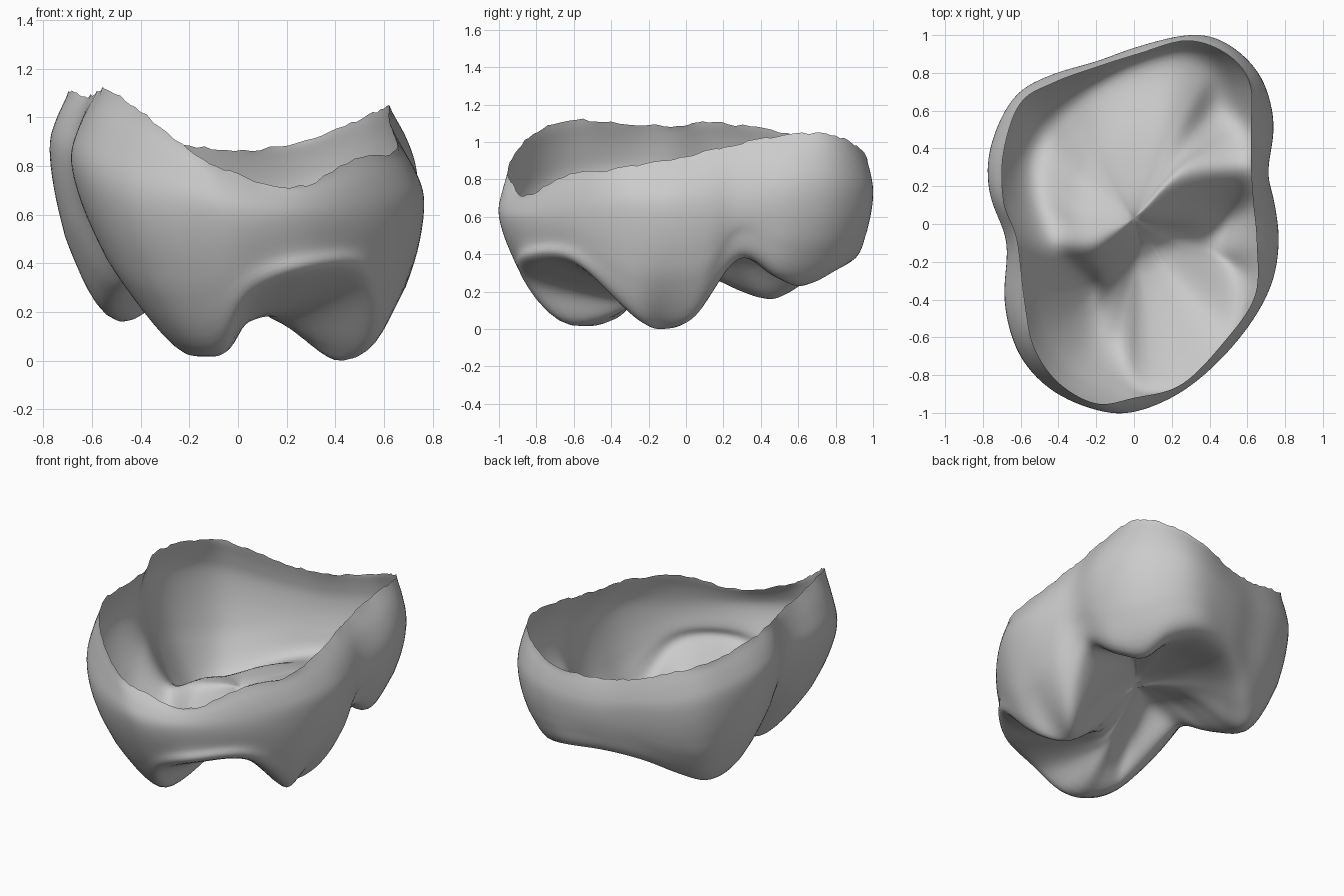
import bpy, bmesh, math, random
from mathutils import Vector

if "Cube" in bpy.data.objects:
    bpy.data.objects.remove(bpy.data.objects["Cube"])

random.seed(4)

# Contour rings, counter-clockwise from the right side, 22 stations each
RIM = [(.65, -.1, .9), (.63, .13, .95), (.62, .3, .99), (.62, .52, 1.03), (.61, .75, 1.04), (.49, .9, .98),
       (.28, .97, .9), (.02, .9, .86), (-.2, .83, .88), (-.42, .75, .95), (-.6, .64, 1.02), (-.69, .38, 1.07),
       (-.69, .12, 1.1), (-.62, -.08, 1.08), (-.58, -.4, 1.1), (-.53, -.65, 1.11), (-.4, -.84, 1.02),
       (-.2, -.95, .86), (0, -.92, .76), (.25, -.85, .71), (.48, -.62, .82), (.64, -.38, .85)]
BELLY = [(.77, -.1, .62), (.745, .12, .62), (.71, .28, .68), (.745, .53, .72), (.675, .78, .72), (.505, .95, .72),
         (.31, 1.005, .7), (.02, .94, .66), (-.2, .86, .68), (-.44, .79, .7), (-.64, .67, .75), (-.765, .4, .82),
         (-.765, .15, .85), (-.67, -.1, .8), (-.69, -.4, .78), (-.61, -.69, .72), (-.42, -.89, .62),
         (-.15, -.995, .6), (.05, -.985, .58), (.3, -.86, .58), (.55, -.62, .6), (.72, -.35, .62)]
RIDGE = [(.45, -.12, 0), (.51, .05, .06), (.58, .28, .37), (.56, .48, .27), (.45, .62, .22), (.38, .78, .3),
         (.22, .86, .35), (0, .8, .35), (-.2, .7, .3), (-.36, .58, .21), (-.47, .46, .15), (-.53, .31, .19),
         (-.51, .1, .29), (-.42, -.12, .38), (-.26, -.32, .1), (-.23, -.45, .03), (-.16, -.57, .01),
         (-.05, -.66, .04), (.05, -.8, .24), (.26, -.8, .34), (.48, -.57, .33), (.52, -.27, .05)]
BASIN = [(.26, -.05, .12), (.3, .05, .25), (.25, .22, .45), (.26, .32, .45), (.23, .38, .44), (.18, .43, .44),
         (.1, .46, .44), (-.05, .43, .42), (-.14, .39, .4), (-.22, .34, .37), (-.26, .25, .37), (-.27, .15, .4),
         (-.27, .01, .44), (-.22, -.12, .45), (-.17, -.21, .3), (-.11, -.25, .2), (-.05, -.23, .17),
         (0, -.21, .16), (.04, -.2, .16), (.08, -.19, .17), (.12, -.16, .17), (.19, -.11, .14)]
CENTRE = Vector((0, .02, .47))
AROUND, DOWN = 7, 7


def spline(a, b, c, d, t):
    return .5 * (2 * b + (c - a) * t + (2 * a - 5 * b + 4 * c - d) * t * t + (3 * b - a - 3 * c + d) * t ** 3)


def closed(points):
    p = [Vector(q) for q in points]
    n = len(p)
    return [spline(p[i - 1], p[i], p[(i + 1) % n], p[(i + 2) % n], k / AROUND)
            for i in range(n) for k in range(AROUND)]


def open_path(p):
    p = [2 * p[0] - p[1]] + p + [2 * p[-1] - p[-2]]
    out = [spline(*p[i:i + 4], k / DOWN) for i in range(len(p) - 3) for k in range(DOWN)]
    return out + [p[-2]]


def between(a, b, across, up):
    p = a.lerp(b, across)
    p.z = a.z + (b.z - a.z) * up
    return p


# Each meridian runs from the rim, down the wall, over the cusps to the centre
columns = []
for rim, belly, ridge, basin in zip(*map(closed, (RIM, BELLY, RIDGE, BASIN))):
    rim.z += random.uniform(-.007, .007)  # ragged open edge
    bulge = .71 + .04 * math.tanh(4 * (belly.x + 1.5 * belly.y + .6))
    columns.append(open_path([rim, between(rim, belly, .68, .45), belly,
                              between(ridge, belly, bulge, .48), ridge, basin, CENTRE])[:-1])

bm = bmesh.new()
grid = [[bm.verts.new(p) for p in col] for col in columns]
middle = bm.verts.new(CENTRE)
for i, a in enumerate(grid):
    b = grid[(i + 1) % len(grid)]
    for j in range(len(a) - 1):
        bm.faces.new((a[j], a[j + 1], b[j + 1], b[j]))
    bm.faces.new((a[-1], middle, b[-1]))

# Soften everything except the open edge, then rest the cusps on the ground
inner = [v for v in bm.verts if not v.is_boundary]
core = [v for v in inner if v.co.xy.length < .2]
wall = [v for col in grid for v in col[1:3 * DOWN]]
for group, times in ((inner, 2), (core, 8), (wall, 8)):
    for _ in range(times):
        bmesh.ops.smooth_vert(bm, verts=group, factor=.5, use_axis_x=True, use_axis_y=True, use_axis_z=True)
low = min(v.co.z for v in bm.verts)
for v in bm.verts:
    v.co.z -= low
for f in bm.faces:
    f.smooth = True
mesh = bpy.data.meshes.new("crown_shell")
bm.to_mesh(mesh)
bm.free()

grey = bpy.data.materials.new("light_grey")
grey.diffuse_color = (.6, .6, .6, 1)
grey.use_nodes = True
grey.node_tree.nodes["Principled BSDF"].inputs["Base Color"].default_value = grey.diffuse_color
mesh.materials.append(grey)
bpy.context.collection.objects.link(bpy.data.objects.new("crown_shell", mesh))
